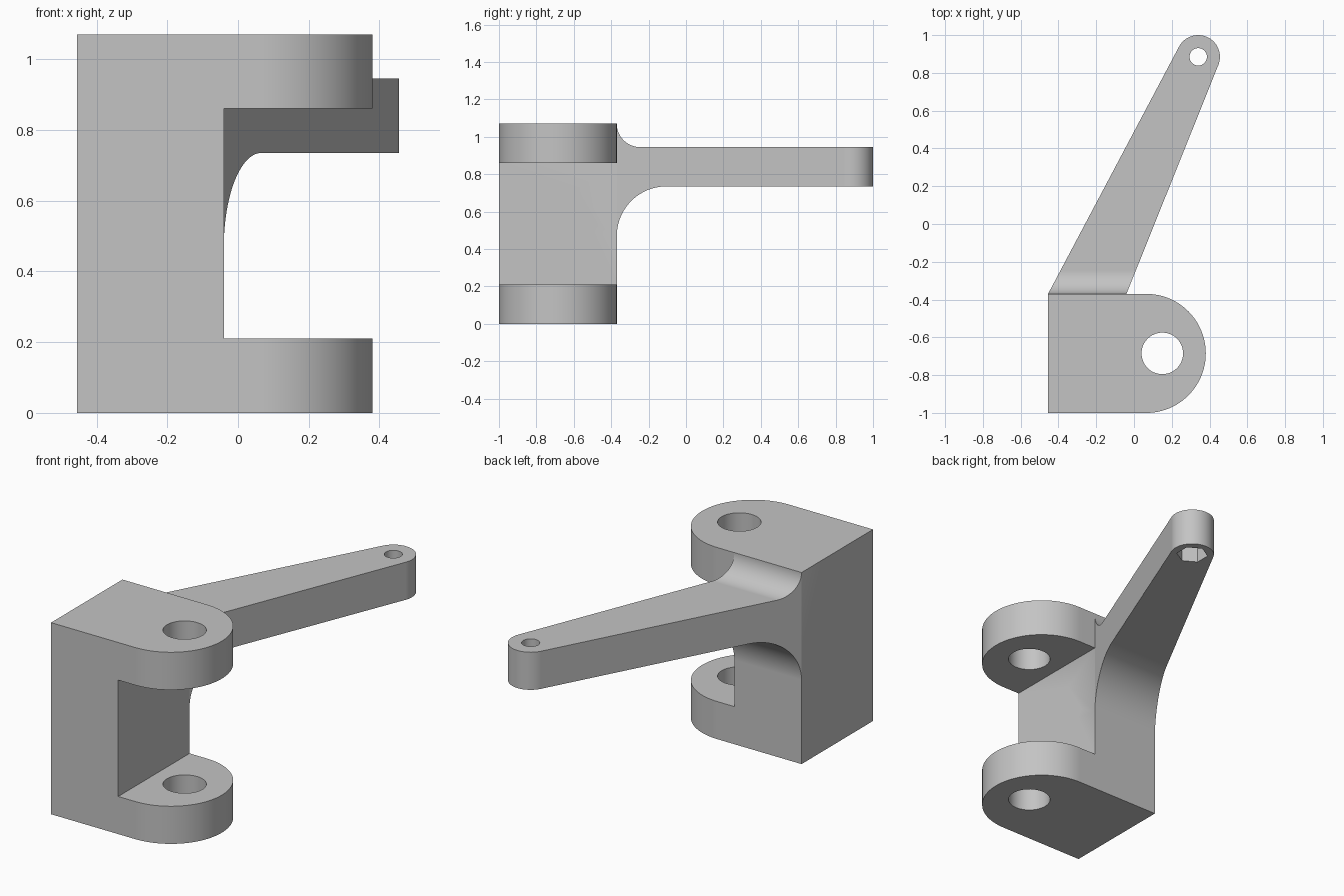
import bpy, bmesh, math
from mathutils import Matrix, Vector

cube = bpy.data.objects.get("Cube")
if cube:
    bpy.data.objects.remove(cube, do_unlink=True)

grey = bpy.data.materials.new("light grey")
grey.use_nodes = True
colour = (0.55, 0.55, 0.55, 1)
grey.diffuse_color = colour
grey.node_tree.nodes["Principled BSDF"].inputs["Base Color"].default_value = colour

# Maps a profile drawn in (y, z) to an extrusion along x
ALONG_X = Matrix(((0, 0, 1, 0), (1, 0, 0, 0), (0, 1, 0, 0), (0, 0, 0, 1)))


def arc(cx, cy, r, start, end, n=24):
    return [(cx + r * math.cos(start + (end - start) * i / n),
             cy + r * math.sin(start + (end - start) * i / n)) for i in range(n + 1)]


def ring(cx, cy, r, n, turn=0.0):
    return arc(cx, cy, r, turn, turn + math.tau, n)[:-1]


def prism(name, outline, low, high, matrix=None):
    bm = bmesh.new()
    base = bm.faces.new([bm.verts.new((u, v, low)) for u, v in outline])
    top = bmesh.ops.extrude_face_region(bm, geom=[base])["geom"]
    bmesh.ops.translate(bm, vec=(0, 0, high - low),
                        verts=[g for g in top if isinstance(g, bmesh.types.BMVert)])
    if matrix:
        bm.transform(matrix)
    bmesh.ops.recalc_face_normals(bm, faces=bm.faces)
    mesh = bpy.data.meshes.new(name)
    bm.to_mesh(mesh)
    bm.free()
    obj = bpy.data.objects.new(name, mesh)
    mesh.materials.append(grey)
    bpy.context.collection.objects.link(obj)
    return obj


def combine(target, tool, operation):
    tool.hide_render = True
    mod = target.modifiers.new("cut", "BOOLEAN")
    mod.operation, mod.solver, mod.object = operation, "EXACT", tool
    bpy.ops.object.select_all(action="DESELECT")
    bpy.context.view_layer.objects.active = target
    target.select_set(True)
    bpy.ops.object.modifier_apply(modifier=mod.name)
    bpy.data.objects.remove(tool, do_unlink=True)


LEFT, INNER, BACK, TOP = -0.455, -0.04, -0.37, 1.07
quarter = math.pi / 2

# Block with rounded lugs, split by the slot
outline = [(LEFT, BACK), (LEFT, -1)] + arc(0.065, -0.685, 0.315, -quarter, quarter, 48)
body = prism("bracket", outline, 0, TOP)
slot = prism("slot_cutter", [(INNER, -1.2), (0.6, -1.2), (0.6, 0), (INNER, 0)], 0.21, 0.86)
combine(body, slot, "DIFFERENCE")

# Tapered arm: plan outline tangent to the round tip
tip, tip_r = Vector((0.34, 0.885)), 0.115


def tangent_angle(x, side):
    d = Vector((x, BACK)) - tip
    return math.atan2(d.y, d.x) + side * math.acos(tip_r / d.length)


plan = [(LEFT, BACK), (-0.4, -0.43), (-0.1, -0.43), (INNER, BACK)]
plan += arc(*tip, tip_r, tangent_angle(INNER, 1), tangent_angle(LEFT, -1) + math.tau, 40)
arm = prism("arm", plan, 0.3, 1.2)

# Side profile of the arm with concave fillets above and below
low, high, low_r, high_r = 0.735, 0.945, 0.265, 0.125
side = [(-0.5, 1.0), (-0.5, 0.55)]
side += arc(BACK + low_r, low - low_r, low_r, math.pi, quarter)
side += [(1.1, low), (1.1, high)]
side += arc(BACK + high_r, high + high_r, high_r, -quarter, -math.pi)
combine(arm, prism("arm_profile", side, -1, 1, ALONG_X), "INTERSECT")
combine(body, arm, "UNION")

# Bolt holes and hexagonal nut pockets
cutters = [
    prism("lug_hole", ring(0.15, -0.685, 0.11, 48), -0.2, 1.3),
    prism("cross_hole", ring(-0.69, 0.537, 0.11, 48), -0.7, 0.2, ALONG_X),
    prism("cross_nut_pocket", ring(-0.69, 0.537, 0.211, 6), INNER - 0.12, 0.1, ALONG_X),
    prism("tip_hole", ring(*tip, 0.046, 32), 0.5, 1.2),
    prism("tip_nut_pocket", ring(*tip, 0.083, 6, quarter), 0.5, low + 0.09),
]
for cutter in cutters:
    combine(body, cutter, "DIFFERENCE")

# Smooth round walls, crisp edges
bpy.ops.object.shade_smooth_by_angle(angle=math.radians(30))
normals = body.modifiers.new("even_normals", "WEIGHTED_NORMAL")
normals.keep_sharp = True
